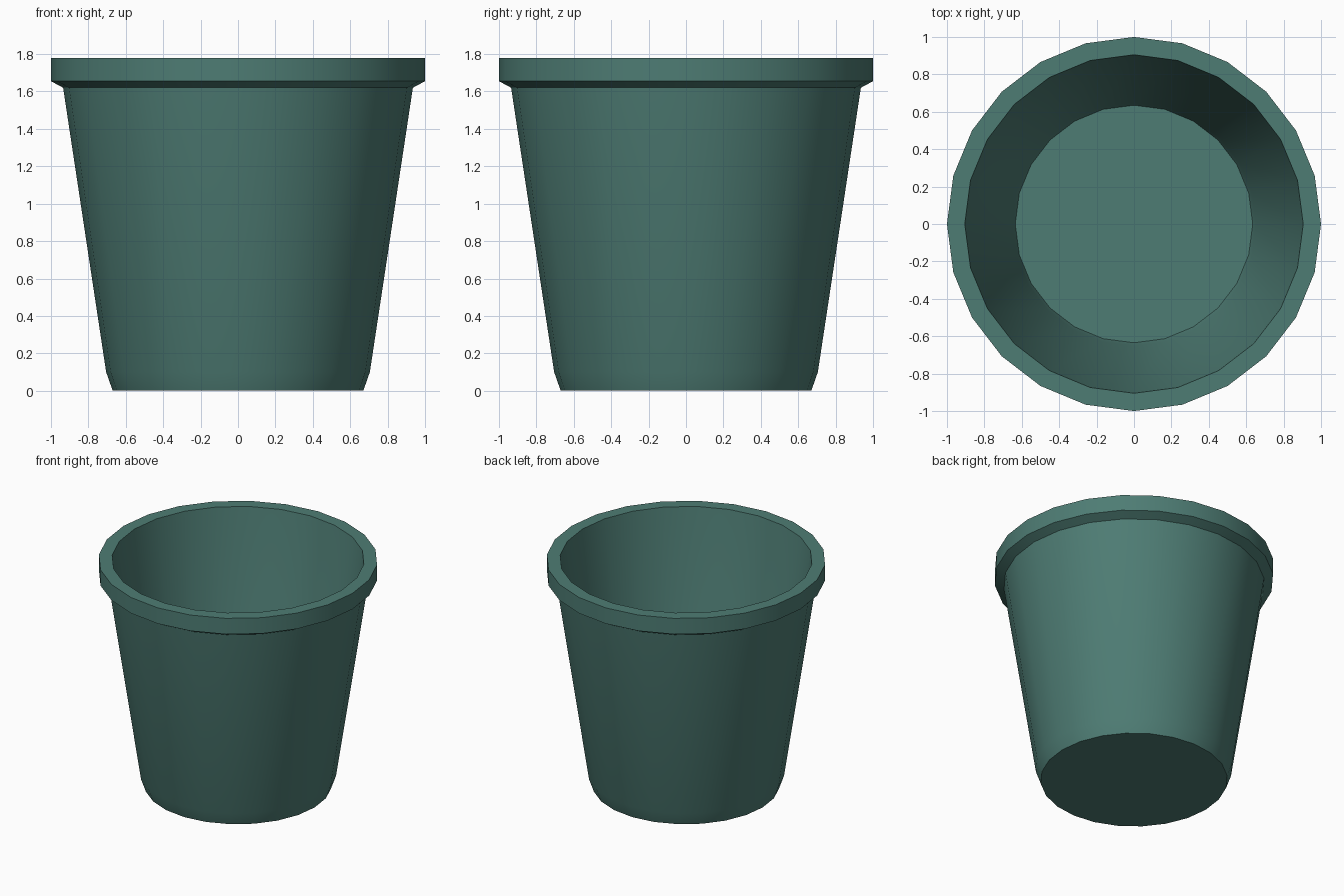
import bpy, bmesh
from math import cos, sin, tau, radians

SIDES = 24

old = bpy.data.objects.get("Cube")
if old:
    bpy.data.objects.remove(old, do_unlink=True)

# One flat colour for the whole pot
green = bpy.data.materials.new("muted_green")
green.use_nodes = True
colour = (0.076, 0.202, 0.174, 1)
green.diffuse_color = colour
green.node_tree.nodes["Principled BSDF"].inputs["Base Color"].default_value = colour


def lathe(name, profile, material):
    """Revolve (radius, height) points around z and cap both ends."""
    bm = bmesh.new()
    rings = [[bm.verts.new((r * cos(tau * i / SIDES), r * sin(tau * i / SIDES), z))
              for i in range(SIDES)] for r, z in profile]
    for low, high in zip(rings, rings[1:]):
        for i in range(SIDES):
            j = (i + 1) % SIDES
            bm.faces.new((low[i], low[j], high[j], high[i]))
    bm.faces.new(rings[0][::-1])
    bm.faces.new(rings[-1])
    mesh = bpy.data.meshes.new(name)
    bm.to_mesh(mesh)
    bm.free()
    mesh.materials.append(material)
    obj = bpy.data.objects.new(name, mesh)
    bpy.context.collection.objects.link(obj)
    return obj


# Outer wall from the base up, over the lip, and down the inside to the floor
pot = lathe("plant_pot", [
    (0.67, 0), (0.705, 0.1), (0.935, 1.62),    # chamfered foot and tapered wall
    (1, 1.655), (1, 1.78),                     # overhanging rim
    (0.905, 1.78), (0.651, 0.1), (0.635, 0.05),  # inner wall and floor
], green)

bpy.ops.object.select_all(action="DESELECT")
pot.select_set(True)
bpy.context.view_layer.objects.active = pot
bpy.ops.object.shade_smooth_by_angle(angle=radians(30))
